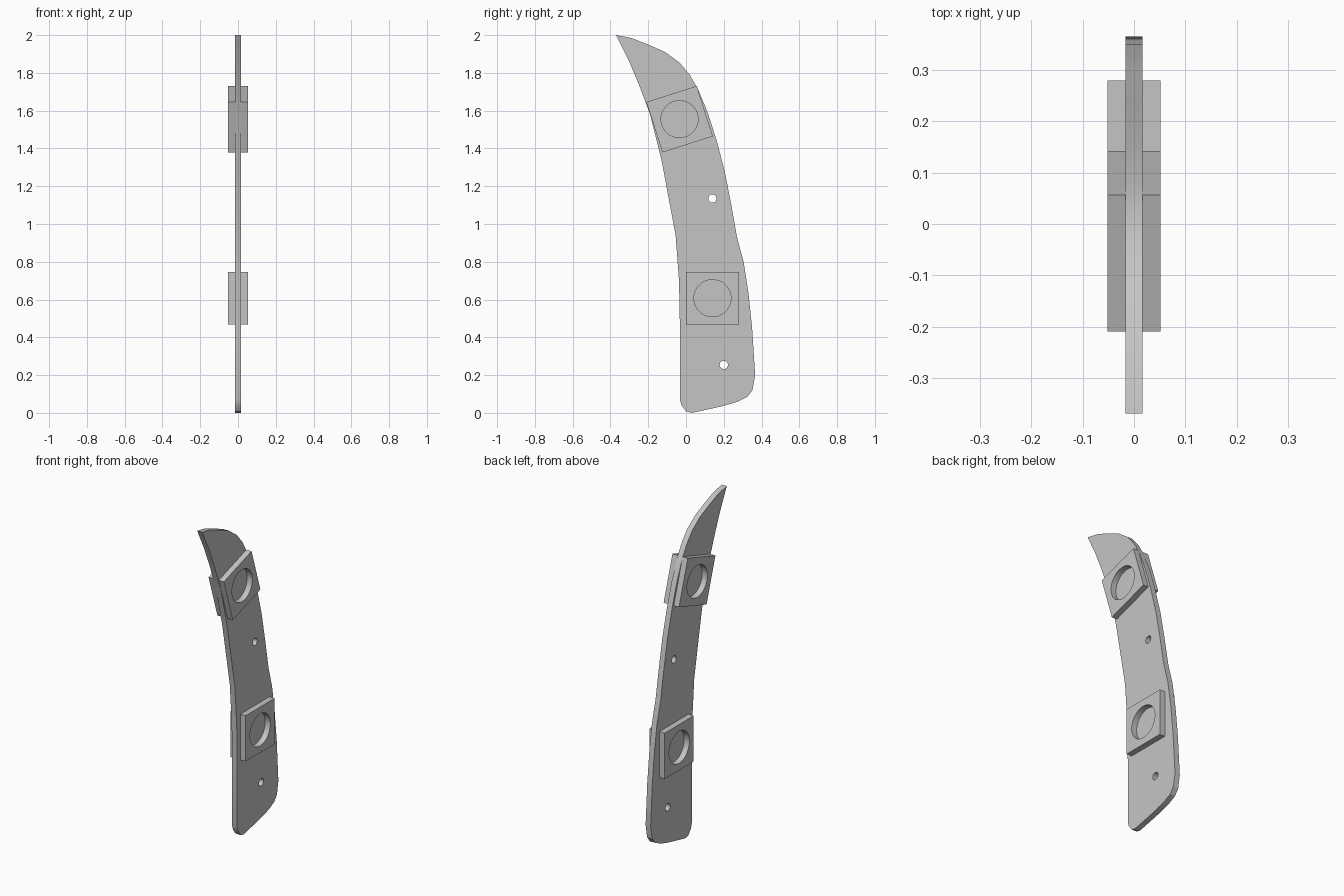
import bpy
import bmesh
from math import cos, sin, pi, radians
from mathutils import Matrix

default = bpy.data.objects.get("Cube")
if default:
    bpy.data.objects.remove(default, do_unlink=True)

# Single plain grey
grey = bpy.data.materials.new("plain_grey")
grey.use_nodes = True
colour = (0.56, 0.56, 0.56, 1.0)
grey.diffuse_color = colour
grey.node_tree.nodes["Principled BSDF"].inputs["Base Color"].default_value = colour

# Local x, y, z of a flat profile become world y, z, x
SIDEWAYS = Matrix(((0, 0, 1, 0), (1, 0, 0, 0), (0, 1, 0, 0), (0, 0, 0, 1)))
PLATE_HALF = 0.017
PAD_OUTER = 0.052


def circle(y, z, radius, count=48):
    return [(y + radius * cos(2 * pi * i / count),
             z + radius * sin(2 * pi * i / count)) for i in range(count)]


def square(y, z, half, tilt):
    reach = half * 2 ** 0.5
    return [(y + reach * cos(tilt + pi / 4 + i * pi / 2),
             z + reach * sin(tilt + pi / 4 + i * pi / 2)) for i in range(4)]


def sheet(name, loops, x, half):
    """Flat part from an outline plus hole loops, centred on x."""
    curve = bpy.data.curves.new(name, "CURVE")
    curve.dimensions = "2D"
    curve.fill_mode = "BOTH"
    curve.extrude = half
    for loop in loops:
        spline = curve.splines.new("POLY")
        spline.points.add(len(loop) - 1)
        for point, (y, z) in zip(spline.points, loop):
            point.co = (y, z, 0, 1)
        spline.use_cyclic_u = True
    helper = bpy.data.objects.new(name + "_helper", curve)
    bpy.context.collection.objects.link(helper)
    bpy.context.view_layer.update()
    graph = bpy.context.evaluated_depsgraph_get()
    mesh = bpy.data.meshes.new_from_object(helper.evaluated_get(graph))
    bpy.data.objects.remove(helper, do_unlink=True)

    bm = bmesh.new()
    bm.from_mesh(mesh)
    bmesh.ops.remove_doubles(bm, verts=bm.verts, dist=0.0005)
    bm.transform(Matrix.Translation((x, 0, 0)) @ SIDEWAYS)
    bmesh.ops.recalc_face_normals(bm, faces=bm.faces)
    bm.to_mesh(mesh)
    bm.free()
    mesh.materials.clear()
    mesh.materials.append(grey)
    obj = bpy.data.objects.new(name, mesh)
    bpy.context.collection.objects.link(obj)
    bpy.ops.object.select_all(action="DESELECT")
    obj.select_set(True)
    bpy.context.view_layer.objects.active = obj
    bpy.ops.object.shade_smooth_by_angle(angle=radians(25))
    return obj


# Curved plate outline: back edge down, rounded foot, front edge up
back_edge = [(-.37, 2), (-.29, 1.985), (-.2, 1.95), (-.11, 1.91), (-.035, 1.855),
             (.02, 1.79), (.065, 1.71), (.115, 1.59), (.16, 1.45), (.205, 1.28),
             (.24, 1.1), (.27, .93), (.305, .8), (.33, .64), (.35, .45), (.366, .2)]
foot = [(.352, .12), (.325, .085), (.27, .058), (.19, .035), (.1, .015),
        (.03, 0), (0, .008), (-.024, .04), (-.032, .07)]
front_edge = [(-.032, .44), (-.037, .7), (-.055, .94), (-.085, 1.1),
              (-.13, 1.34), (-.19, 1.58), (-.25, 1.74), (-.305, 1.87)]
bolt_holes = [circle(.14, 1.135, .022, 24), circle(.2, .254, .022, 24)]
sheet("curved_plate", [back_edge + foot + front_edge] + bolt_holes, 0, PLATE_HALF)

# Square pads with round recesses, on both faces of the plate
pad_half = (PAD_OUTER - PLATE_HALF) / 2
for place, y, z, tilt in (("lower", .14, .607, 0), ("upper", -.034, 1.555, radians(17.7))):
    for side, sign in (("left", 1), ("right", -1)):
        sheet(f"{place}_{side}_pad", [square(y, z, .14, tilt), circle(y, z, .098)],
              sign * (PLATE_HALF + pad_half), pad_half)
